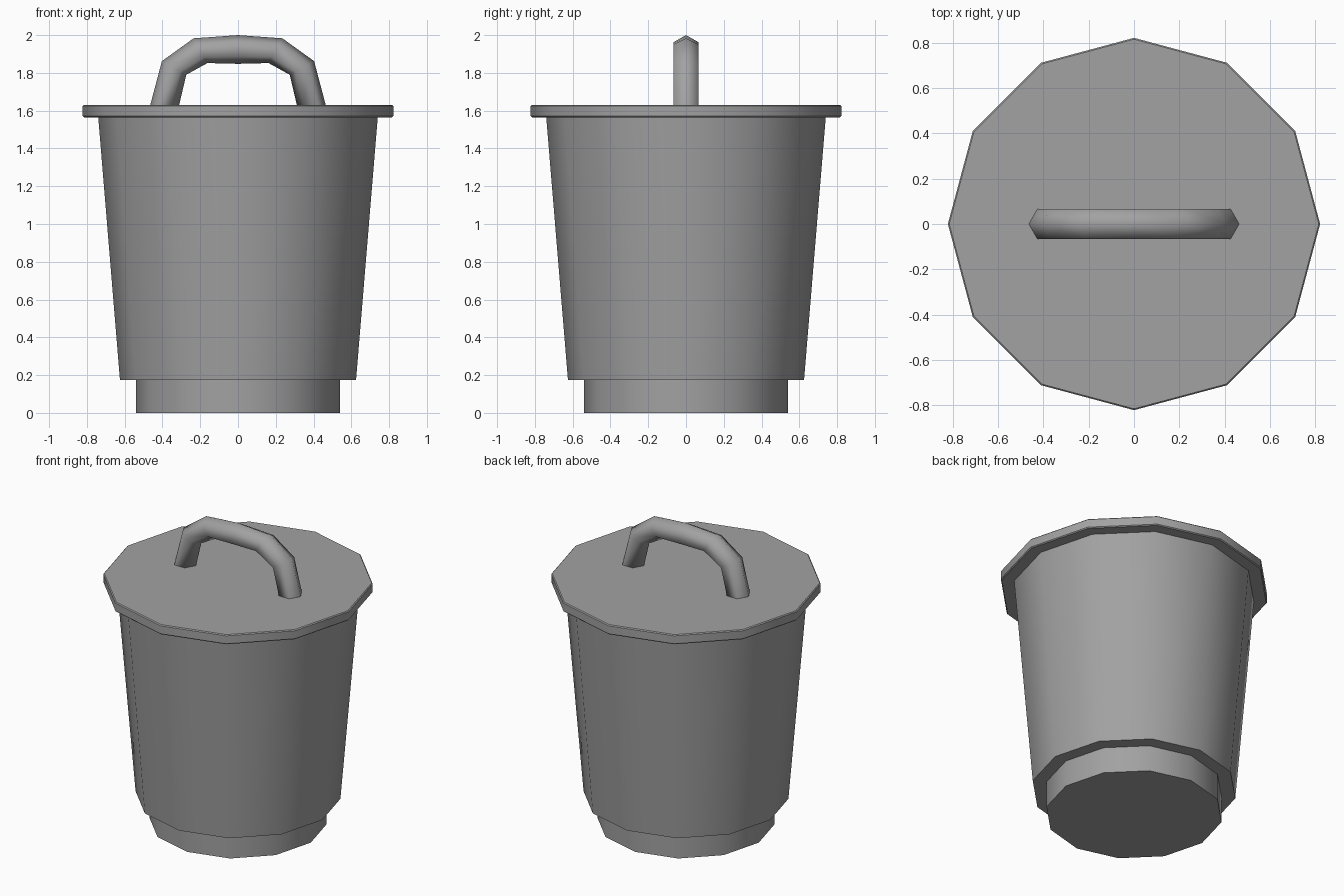
import bpy, bmesh, math

if "Cube" in bpy.data.objects:
    bpy.data.objects.remove(bpy.data.objects["Cube"])

grey = bpy.data.materials.new("grey metal")
grey.use_nodes = True
colour = (0.36, 0.36, 0.36, 1)
grey.diffuse_color = colour
grey.node_tree.nodes["Principled BSDF"].inputs["Base Color"].default_value = colour


def skin(name, rings, smooth_angle):
    """Bridge a list of equal rings of points and cap both ends."""
    bm = bmesh.new()
    loops = [[bm.verts.new(p) for p in ring] for ring in rings]
    n = len(loops[0])
    for low, high in zip(loops, loops[1:]):
        for i in range(n):
            j = (i + 1) % n
            bm.faces.new((low[i], low[j], high[j], high[i]))
    bm.faces.new(loops[0][::-1])
    bm.faces.new(loops[-1])
    bmesh.ops.recalc_face_normals(bm, faces=bm.faces)
    mesh = bpy.data.meshes.new(name)
    bm.to_mesh(mesh)
    bm.free()
    mesh.materials.append(grey)
    obj = bpy.data.objects.new(name, mesh)
    bpy.context.collection.objects.link(obj)
    bpy.ops.object.select_all(action='DESELECT')
    obj.select_set(True)
    bpy.context.view_layer.objects.active = obj
    bpy.ops.object.shade_smooth_by_angle(angle=math.radians(smooth_angle))
    return obj


def turned(name, profile, sides=12):
    """Twelve-sided solid from (radius, height) pairs."""
    turns = [math.tau * i / sides for i in range(sides)]
    rings = [[(r * math.cos(a), r * math.sin(a), z) for a in turns]
             for r, z in profile]
    return skin(name, rings, 35)


# Foot, tapered bucket and thin lid with bevelled rims
turned("base", [(0.54, 0), (0.54, 0.175)])
turned("bucket", [(0.625, 0.175), (0.74, 1.566)])
turned("lid", [(0.816, 1.565), (0.822, 1.571), (0.822, 1.624), (0.816, 1.63)])

# Handle: six-sided bar, given by its outer and inner outline on one side
half = [((0.465, 1.628), (0.312, 1.628)),
        ((0.403, 1.862), (0.274, 1.79)),
        ((0.235, 1.983), (0.162, 1.852))]
crown = [((0, 2.0), (0, 1.848))]
mirrored = [((-o[0], o[1]), (-i[0], i[1])) for o, i in reversed(half)]
rings = []
for (ox, oz), (ix, iz) in half + crown + mirrored:
    ring = []
    for k in range(6):
        a = math.tau * k / 6
        t = (1 + math.cos(a)) / 2
        ring.append((ix + (ox - ix) * t, 0.077 * math.sin(a), iz + (oz - iz) * t))
    rings.append(ring)
skin("lid_handle", rings, 80)
